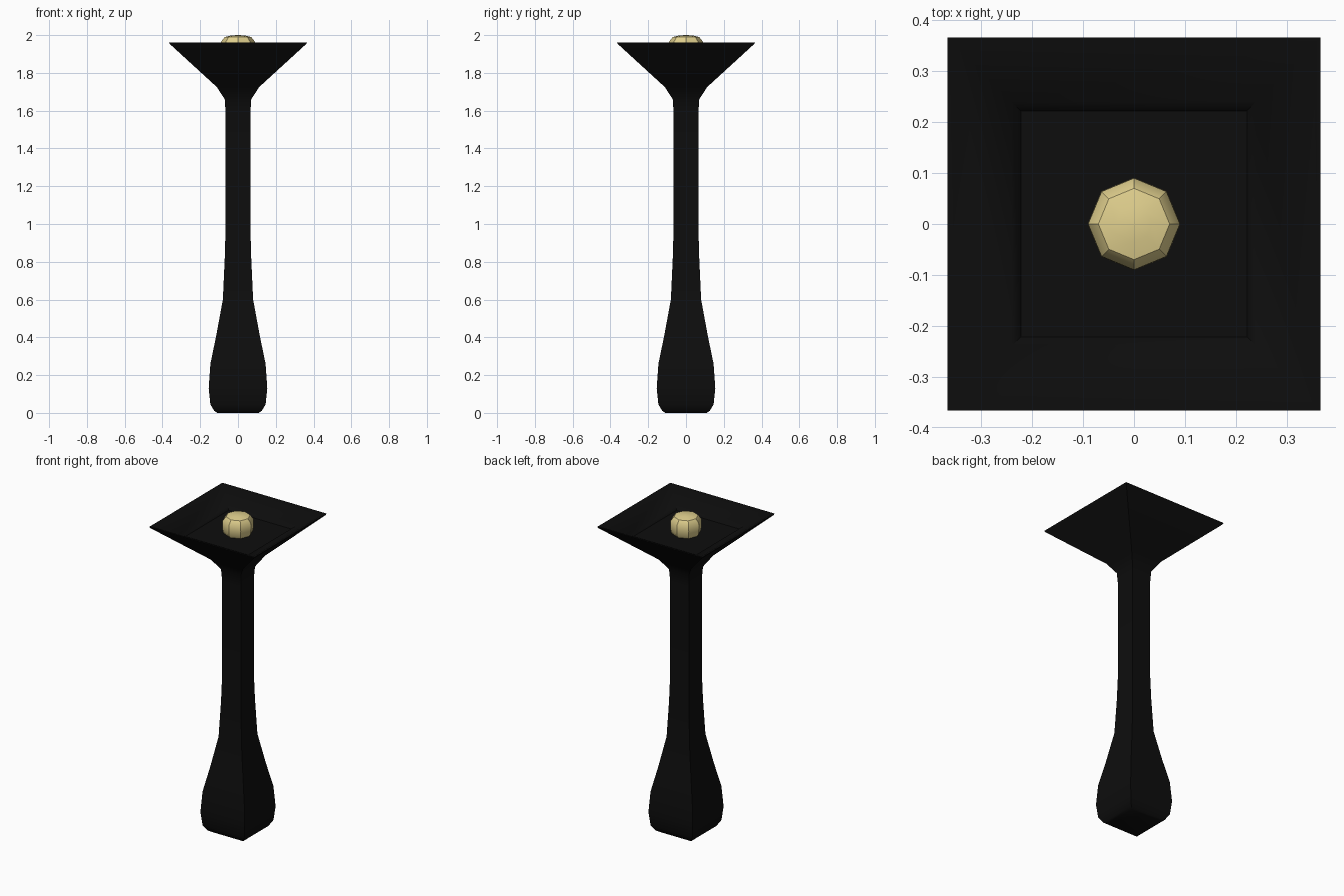
import bpy, bmesh
from math import cos, sin, pi, radians

if "Cube" in bpy.data.objects:
    bpy.data.objects.remove(bpy.data.objects["Cube"])


def material(name, rgb):
    m = bpy.data.materials.new(name)
    m.diffuse_color = (*rgb, 1)
    m.use_nodes = True
    m.node_tree.nodes["Principled BSDF"].inputs["Base Color"].default_value = m.diffuse_color
    return m


def loft(name, profile, sides, turn, mat, angle):
    """Stack regular polygon rings of (corner radius, z) and cap both ends."""
    bm = bmesh.new()
    rings = [[bm.verts.new((r * cos(turn + 2 * pi * i / sides),
                            r * sin(turn + 2 * pi * i / sides), z))
              for i in range(sides)] for r, z in profile]
    for a, b in zip(rings, rings[1:]):
        for i in range(sides):
            j = (i + 1) % sides
            bm.faces.new((a[i], a[j], b[j], b[i]))
    bm.faces.new(rings[0][::-1])
    bm.faces.new(rings[-1])
    bmesh.ops.recalc_face_normals(bm, faces=bm.faces)
    me = bpy.data.meshes.new(name)
    bm.to_mesh(me)
    bm.free()
    ob = bpy.data.objects.new(name, me)
    bpy.context.collection.objects.link(ob)
    me.materials.append(mat)
    bpy.context.view_layer.objects.active = ob
    ob.select_set(True)
    bpy.ops.object.shade_smooth_by_angle(angle=radians(angle))
    ob.select_set(False)
    return ob


black = material("black", (0.004, 0.004, 0.004))
cream = material("cream", (0.75, 0.63, 0.27))

# Square post: swollen foot, slim shaft, flared head with a shallow dish (half width, z)
post = [(0.11, 0.0), (0.125, 0.01), (0.146, 0.045), (0.155, 0.13), (0.146, 0.26),
        (0.115, 0.41), (0.08, 0.6), (0.07, 0.82), (0.065, 1.0), (0.065, 1.58),
        (0.07, 1.66), (0.112, 1.725), (0.36, 1.952), (0.366, 1.962),
        (0.355, 1.962), (0.24, 1.9), (0.222, 1.88)]
loft("post", [(w * 2 ** 0.5, z) for w, z in post], 4, pi / 4, black, 40)

# Eight-sided lamp bulb sitting in the dish
bulb = [(0.07, 1.872), (0.088, 1.895), (0.091, 1.93), (0.09, 1.965),
        (0.07, 1.99), (0.035, 1.998), (0.005, 2.0)]
loft("bulb", bulb, 8, 0, cream, 35)
